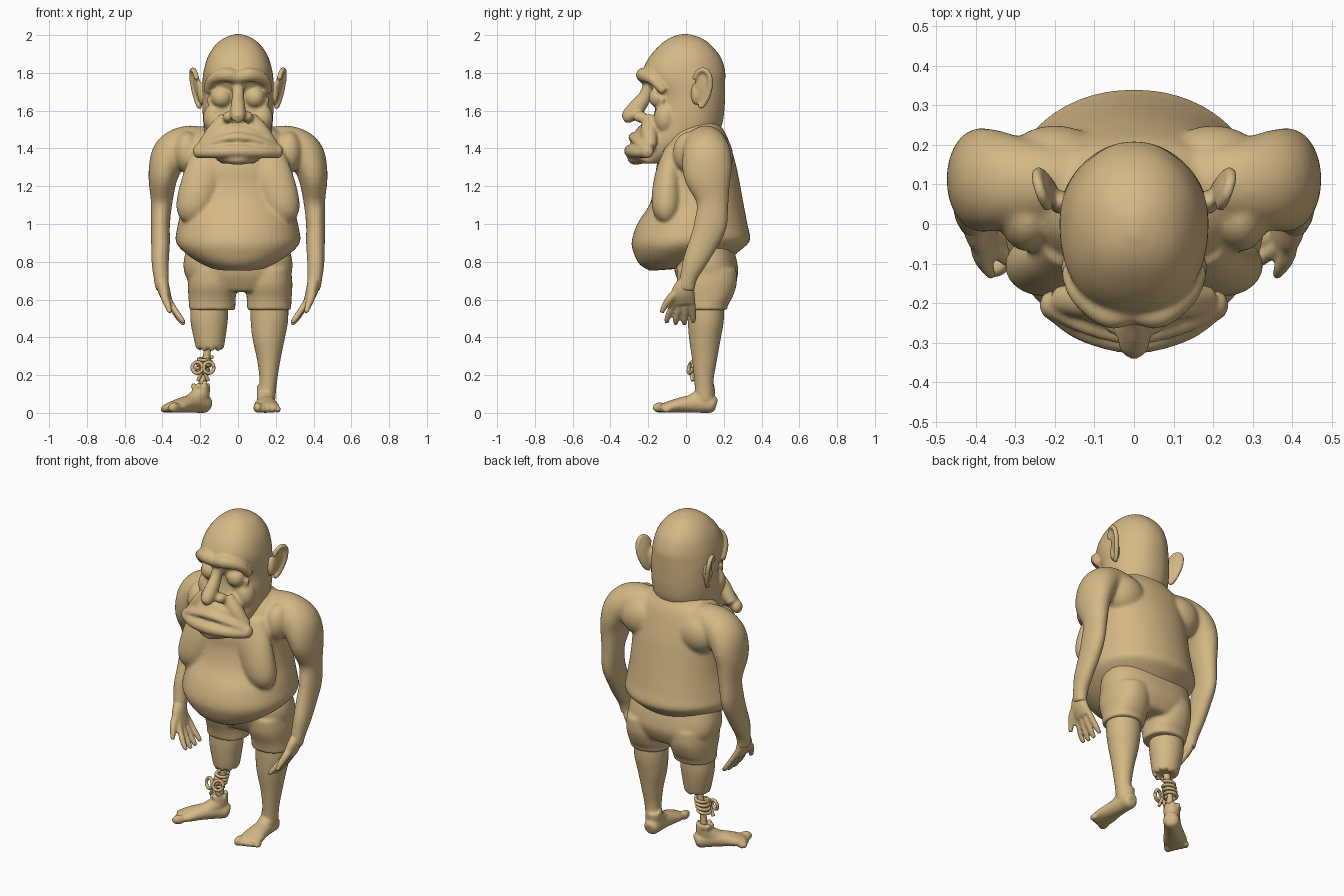
import bpy, bmesh, math, random
from mathutils import Vector, Matrix

random.seed(4)
skin = bpy.data.materials.new("tan clay")
skin.diffuse_color = (0.66, 0.48, 0.235, 1)
X, Y = Vector((1, 0, 0)), Vector((0, 1, 0))


def spline(pts, n=5):
    """Catmull-Rom refinement of rows of numbers."""
    p = [Vector(q) for q in pts]
    p = [p[0] * 2 - p[1]] + p + [p[-1] * 2 - p[-2]]
    out = []
    for i in range(1, len(p) - 2):
        a, b, c, d = p[i - 1:i + 3]
        for k in range(n):
            t = k / n
            out.append(0.5 * (2 * b + (c - a) * t + (2 * a - 5 * b + 4 * c - d) * t * t
                              + (3 * b - a - 3 * c + d) * t ** 3))
    return out + [p[-2]]


def tube(bm, pts, ref=X, flat=False, power=2, seg=28, mat=Matrix()):
    """Loft of (x, y, z, radius along ref, other radius)."""
    rows = spline(pts)
    rings = []
    for i, r in enumerate(rows):
        c = Vector(r[:3])
        t = (Vector(rows[min(i + 1, len(rows) - 1)][:3]) - Vector(rows[max(i - 1, 0)][:3])).normalized()
        a = X if flat else (ref - t * ref.dot(t)).normalized()
        b = Y if flat else t.cross(a)
        ring = []
        for k in range(seg):
            w = 2 * math.pi * k / seg
            u, v = (math.copysign(abs(f) ** (2 / power), f) for f in (math.cos(w), math.sin(w)))
            ring.append(bm.verts.new(mat @ (c + a * u * max(r[3], .002) + b * v * max(r[4], .002))))
        rings.append(ring)
    for p, q in zip(rings, rings[1:]):
        for k in range(seg):
            bm.faces.new((p[k], p[(k + 1) % seg], q[(k + 1) % seg], q[k]))
    bm.faces.new(rings[0][::-1])
    bm.faces.new(rings[-1])


def stack(bm, rows, cx=0, power=2):
    """Upright loft of (z, half width, front y, back y)."""
    tube(bm, [(cx, (f + b) / 2, z, w, (b - f) / 2) for z, w, f, b in rows], flat=True, power=power, seg=48)


def blob(bm, loc, size, mat=Matrix()):
    m = mat @ Matrix.Translation(loc) @ Matrix.Diagonal((*size, 1))
    bmesh.ops.create_uvsphere(bm, u_segments=24, v_segments=16, radius=1, matrix=m)


def finish(name, bm, voxel=0.009, smooth=3):
    bmesh.ops.recalc_face_normals(bm, faces=bm.faces)
    me = bpy.data.meshes.new(name)
    bm.to_mesh(me)
    bm.free()
    me.materials.append(skin)
    ob = bpy.data.objects.new(name, me)
    bpy.context.collection.objects.link(ob)
    for p in me.polygons:
        p.use_smooth = True
    if voxel:
        m = ob.modifiers.new("blend", 'REMESH')
        m.mode, m.voxel_size, m.use_smooth_shade = 'VOXEL', voxel, True
        s = ob.modifiers.new("soften", 'SMOOTH')
        s.factor, s.iterations = 0.5, smooth
    return ob


# head: skull (narrower at the back), brow, nose, wide frowning lips, eyes
bm = bmesh.new()
stack(bm, [(1.32, .09, -.26, -.12), (1.38, .14, -.23, .02), (1.45, .17, -.215, .14), (1.52, .182, -.19, .188),
           (1.6, .188, -.165, .203), (1.68, .188, -.165, .207), (1.76, .188, -.21, .208), (1.82, .18, -.225, .206),
           (1.89, .158, -.19, .18), (1.95, .118, -.135, .13), (1.985, .072, -.085, .08), (2.005, .02, -.03, .02)], power=2.35)
for v in bm.verts:
    v.co.x *= 1 - .2 * max(0, v.co.y / .2) ** 2
tube(bm, [(-.165, -.115, 1.70, .022, .022), (-.135, -.175, 1.765, .03, .03), (-.065, -.226, 1.79, .037, .037),
          (0, -.218, 1.778, .036, .036), (.065, -.226, 1.79, .037, .037), (.135, -.175, 1.765, .03, .03),
          (.165, -.115, 1.70, .022, .022)], ref=Y)
tube(bm, [(0, -.19, 1.76, .034, .03), (0, -.215, 1.68, .032, .035), (0, -.265, 1.61, .04, .045),
          (0, -.308, 1.57, .038, .038), (0, -.333, 1.556, .022, .022)])
blob(bm, (0, -.19, 1.46), (.16, .085, .08))
blob(bm, (0, -.2, 1.41), (.19, .06, .04))
tube(bm, [(-.205, -.205, 1.40, .03, .024), (-.12, -.245, 1.437, .034, .024), (0, -.272, 1.46, .034, .026),
          (.12, -.245, 1.437, .034, .024), (.205, -.205, 1.40, .03, .024)], ref=Y)
tube(bm, [(-.20, -.21, 1.378, .036, .03), (-.12, -.262, 1.382, .038, .034), (0, -.29, 1.386, .038, .036),
          (.12, -.262, 1.382, .038, .034), (.20, -.21, 1.378, .036, .03)], ref=Y)
tube(bm, [(-.1, -.215, 1.355, .04, .024), (0, -.265, 1.343, .045, .03), (.1, -.215, 1.355, .04, .024)], ref=Y)
for s in (1, -1):
    blob(bm, (s * .211, -.205, 1.385), (.028, .036, .038))
    blob(bm, (s * .05, -.24, 1.567), (.031, .04, .03))
    blob(bm, (s * .088, -.147, 1.67), (.054, .052, .054))
    lid = [(s * .088 + .066 * math.cos(a), -.148 + .02 * abs(math.cos(a)), 1.668 + .066 * math.sin(a), .014, .014)
           for a in [math.pi * (1.0 + k / 8) for k in range(9)]]
    tube(bm, lid, ref=Y, seg=12)
    tube(bm, [(s * .06, -.19, 1.56, .04, .04), (s * .12, -.195, 1.49, .045, .045), (s * .19, -.19, 1.41, .035, .03)], ref=Y)
    blob(bm, (s * .125, -.11, 1.56), (.06, .06, .08))
finish("head", bm, 0.0085, 6)

# ears: plate, curled rim and root
bm = bmesh.new()
for s in (1, -1):
    tilt = Matrix.Translation((s * .212, .085, 1.72)) @ Matrix.Rotation(s * .16, 4, 'Y') @ Matrix.Rotation(s * -.3, 4, 'Z') \
        @ Matrix.Rotation(-.12, 4, 'X')
    blob(bm, (0, 0, 0), (.014, .045, .095), tilt)
    rim = [(s * .01, .046 * math.cos(a) * (1 + .2 * math.sin(a)), .1 * math.sin(a), .014, .014)
           for a in [-1.6 + k * .48 for k in range(10)]]
    tube(bm, rim, seg=12, mat=tilt)
    blob(bm, (s * .185, .055, 1.69), (.03, .03, .06))
finish("ears", bm, 0.0075, 2)

# torso with raised back hem, sagging chest, shoulders and arms
bm = bmesh.new()
stack(bm, [(.75, .14, -.19, .10), (.785, .24, -.245, .22), (.84, .31, -.275, .29), (.905, .332, -.288, .34),
           (1.0, .318, -.258, .325), (1.1, .295, -.195, .306), (1.2, .285, -.165, .288), (1.3, .285, -.158, .268),
           (1.4, .28, -.13, .24), (1.47, .245, -.09, .215), (1.53, .16, -.05, .18), (1.6, .13, -.04, .165)], power=2.1)
for v in bm.verts:
    x, y, z = v.co
    v.co.z += max(0, .95 - z) / .2 * (.05 * (x / .3) ** 2 + .045 * max(0, (y + .1) / .44))
for s in (1, -1):
    tube(bm, [(s * .15, -.06, 1.40, .08, .05), (s * .175, -.09, 1.28, .105, .068), (s * .21, -.102, 1.17, .105, .078),
              (s * .238, -.105, 1.085, .092, .075), (s * .25, -.105, 1.03, .065, .05), (s * .252, -.105, 1.01, .03, .02)])
    tube(bm, [(s * x, y, z, a, b) for x, y, z, a, b in (
        (.15, .11, 1.42, .09, .09), (.27, .105, 1.42, .11, .1), (.355, .11, 1.37, .128, .1),
        (.395, .115, 1.26, .128, .08), (.404, .14, 1.12, .086, .058), (.411, .13, 1.0, .088, .051),
        (.41, .092, .9, .077, .05), (.412, .045, .8, .064, .046), (.407, .015, .72, .047, .041),
        (.402, 0, .65, .045, .034))], ref=Y)
    # shoulder blade and arm-pit fold
    blob(bm, (s * .2, .15, 1.36), (.13, .1, .12))
    blob(bm, (s * .27, .02, 1.38), (.07, .09, .11))
finish("torso_and_arms", bm, 0.009, 14)

# hands with spread fingers and thumb
bm = bmesh.new()
for s in (1, -1):
    tube(bm, [(s * .405, .01, .71, .038, .034), (s * .39, -.015, .64, .062, .032), (s * .365, -.01, .58, .06, .021)], ref=Y)
    for i in range(4):
        o = i - 1.5
        bend = .01 * abs(o)
        tube(bm, [(s * .375, -.012 + o * .028, .61, .018, .018),
                  (s * .345, -.02 + o * .037, .545 + bend, .017, .017),
                  (s * .307, -.03 + o * .045, .49 + bend, .016, .016),
                  (s * .284, -.032 + o * .047, .462 + bend, .011, .011)], ref=Y, seg=12)
    tube(bm, [(s * .395, -.03, .66, .026, .024), (s * .387, -.08, .61, .022, .022), (s * .372, -.11, .57, .018, .018),
              (s * .36, -.13, .53, .012, .012)], seg=12)
finish("hands", bm, 0.0085, 2)

# shorts with two wide leg openings
bm = bmesh.new()
stack(bm, [(.88, .27, -.05, .25), (.80, .288, -.065, .27), (.73, .28, -.055, .275), (.66, .235, -.02, .245),
           (.64, .2, 0, .22)], power=2.4)
for cx, w in ((-.137, .123), (.165, .117)):
    stack(bm, [(.76, w, -.05, .268), (.68, w + .006, -.045, .268), (.61, w + .002, -.02, .245), (.57, w, -.01, .222),
               (.545, w, -.008, .218)], cx, 2.2)
finish("shorts", bm, 0.009, 8)


def foot(bm, mat, inner):
    """Foot pointing to -y with its ankle over the origin."""
    tube(bm, [(0, .06, .04, .025, .032), (0, .04, .045, .045, .045), (0, -.02, .05, .048, .05), (0, -.10, .045, .056, .044),
              (0, -.17, .035, .068, .034), (0, -.225, .025, .064, .024)], mat=mat)
    tube(bm, [(0, .01, .14, .046, .046), (0, -.005, .09, .046, .05), (0, -.07, .06, .045, .038),
              (0, -.13, .042, .04, .028)], mat=mat)
    for i in range(5):
        r = (.028, .022, .021, .02, .019)[i]
        blob(bm, (inner * (.048 - .027 * i), -.237 + .008 * i, r), (r * .8, r * 1.4, r), mat)


# whole leg
bm = bmesh.new()
tube(bm, [(.165, .105, .62, .1, .095), (.166, .105, .5, .1, .096), (.162, .1, .4, .087, .085), (.163, .098, .28, .062, .066),
          (.16, .095, .17, .047, .051), (.15, .1, .07, .047, .05)])
foot(bm, Matrix.Translation((.145, .1, 0)) @ Matrix.Rotation(.03, 4, 'Z'), -1)
finish("whole_leg", bm, 0.0085, 2)

# cut leg with ragged end
bm = bmesh.new()
tube(bm, [(-.15, .105, .62, .098, .095), (-.153, .103, .5, .1, .095), (-.15, .1, .4, .085, .083),
          (-.148, .098, .345, .074, .073)])
for k in range(9):
    a = k * math.tau / 9
    blob(bm, (-.148 + .056 * math.cos(a), .098 + .056 * math.sin(a), .348), (.016, .016, random.uniform(.012, .026)))
finish("cut_leg", bm, 0.0085, 2)

# loose foot with ragged ankle
bm = bmesh.new()
foot(bm, Matrix.Translation((-.2, .095, 0)) @ Matrix.Rotation(math.radians(-46), 4, 'Z'), 1)
for k in range(7):
    a = k * math.tau / 7
    blob(bm, (-.2 + .038 * math.cos(a), .1 + .038 * math.sin(a), .14), (.015, .015, random.uniform(.015, .04)))
finish("loose_foot", bm, 0.0085, 2)

# bones
bm = bmesh.new()
tube(bm, [(-.16, .095, .38, .022, .022), (-.165, .095, .31, .019, .019), (-.175, .095, .25, .02, .02)], seg=16)
tube(bm, [(-.178, .095, .26, .018, .018), (-.185, .095, .2, .019, .019), (-.19, .095, .12, .022, .022)], seg=16)
finish("bones", bm, 0)

# rope windings, bow and tails
bm = bmesh.new()


def cord(pts):
    tube(bm, [(*p, .0095, .0095) for p in pts], ref=Vector((.3, .9, .25)), seg=10)


cord([(-.172 - .006 * k / 8 + .034 * math.cos(k * math.tau / 8), .095 + .034 * math.sin(k * math.tau / 8), .295 - .0028 * k)
      for k in range(33)])
for s, cx in ((1, -.155), (-1, -.215)):
    cord([(cx + .027 * math.cos(k * math.tau / 10), .025 + .012 * math.sin(k * math.tau / 10 + s), .24 + .029 * math.sin(k * math.tau / 10))
          for k in range(11)])
    cord([(-.185, .04, .24), (-.185 + s * .012, .03, .205), (-.185 + s * .028, .035, .17)])
blob(bm, (-.185, .045, .242), (.02, .02, .018))
finish("rope_bow", bm, 0)
